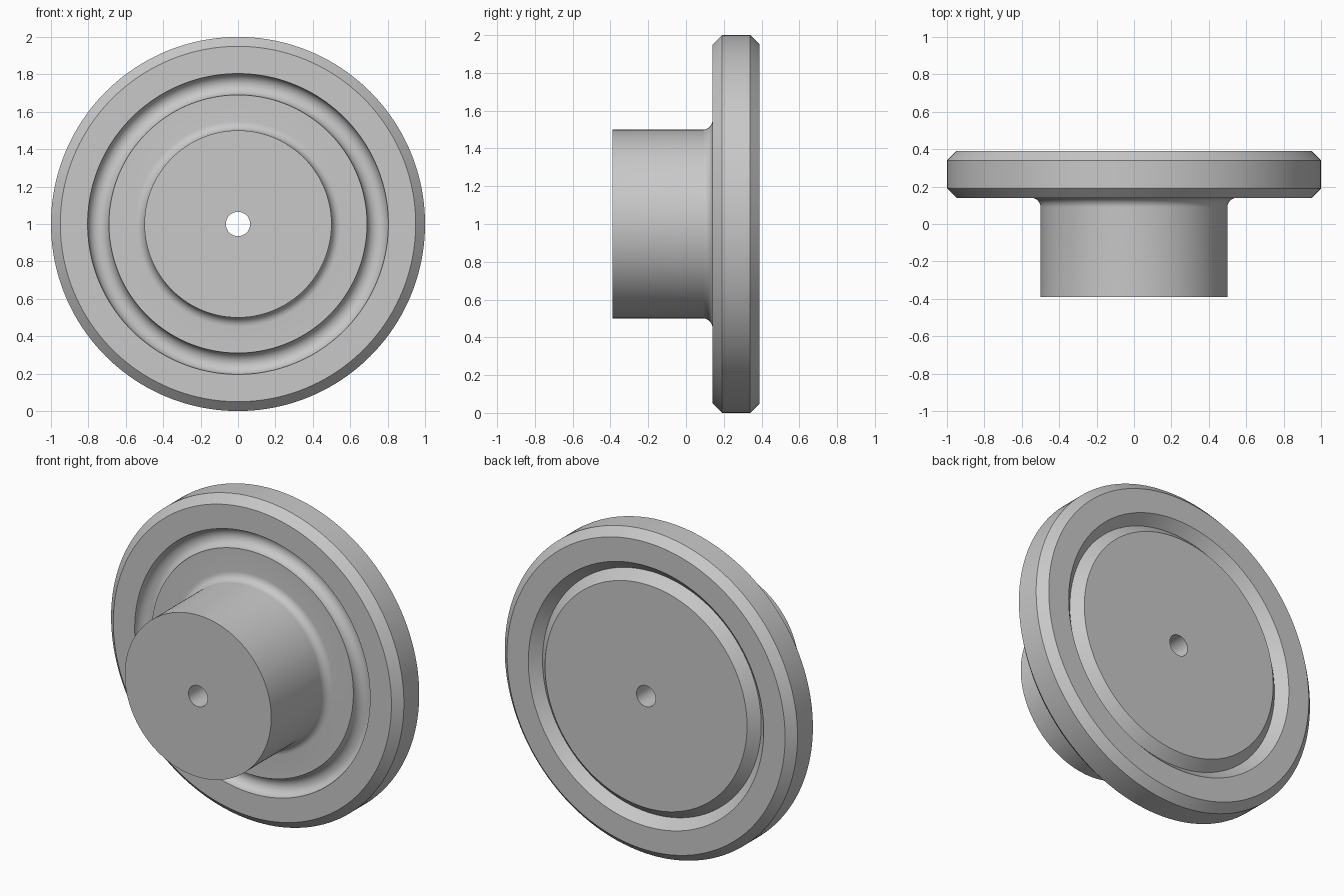
import bpy, bmesh
from math import sin, cos, pi, radians
from mathutils import Vector

cube = bpy.data.objects.get("Cube")
if cube:
    bpy.data.objects.remove(cube, do_unlink=True)

grey = bpy.data.materials.new("plain grey")
grey.use_nodes = True
colour = (0.58, 0.58, 0.58, 1)
grey.diffuse_color = colour
grey.node_tree.nodes["Principled BSDF"].inputs["Base Color"].default_value = colour


def arc(r, y, radius, start, end, steps):
    """Points of an arc in the (radius, depth) half plane."""
    angles = [radians(start + (end - start) * i / steps) for i in range(steps + 1)]
    return [(r + radius * cos(a), y + radius * sin(a)) for a in angles]


def lathe(name, profile, segments=160):
    """Revolve a closed profile about the horizontal front-to-back axis."""
    bm = bmesh.new()
    verts = [bm.verts.new((r, y, 0)) for r, y in profile]
    edges = [bm.edges.new((verts[i - 1], verts[i])) for i in range(len(verts))]
    bmesh.ops.spin(bm, geom=verts + edges, cent=Vector(), axis=Vector((0, 1, 0)),
                   angle=2 * pi, steps=segments, use_merge=True)
    bmesh.ops.remove_doubles(bm, verts=bm.verts, dist=1e-5)
    bmesh.ops.recalc_face_normals(bm, faces=bm.faces)
    mesh = bpy.data.meshes.new(name)
    bm.to_mesh(mesh)
    bm.free()
    mesh.materials.append(grey)
    obj = bpy.data.objects.new(name, mesh)
    obj.location.z = 1
    bpy.context.collection.objects.link(obj)
    bpy.ops.object.select_all(action="DESELECT")
    obj.select_set(True)
    bpy.context.view_layer.objects.active = obj
    bpy.ops.object.shade_smooth_by_angle(angle=radians(30))
    return obj


hub_front, front, back = -0.39, 0.14, 0.39
bore, hub, rim, chamfer = 0.065, 0.5, 1.0, 0.05
groove, half = 0.747, 0.057

# Hub with a fillet into the disc
profile = [(bore, hub_front), (hub, hub_front)]
profile += arc(hub + chamfer, front - chamfer, chamfer, 180, 90, 8)
# Round groove in the front of the disc
profile += arc(groove, front, half, 180, 0, 20)
# Chamfered rim
profile += [(rim - chamfer, front), (rim, front + chamfer),
            (rim, back - chamfer), (rim - chamfer, back)]
# V-shaped groove in the back, then the bore
profile += [(groove + half, back), (groove, back - half),
            (groove - half, back), (bore, back)]

lathe("flanged_hub_wheel", profile)
